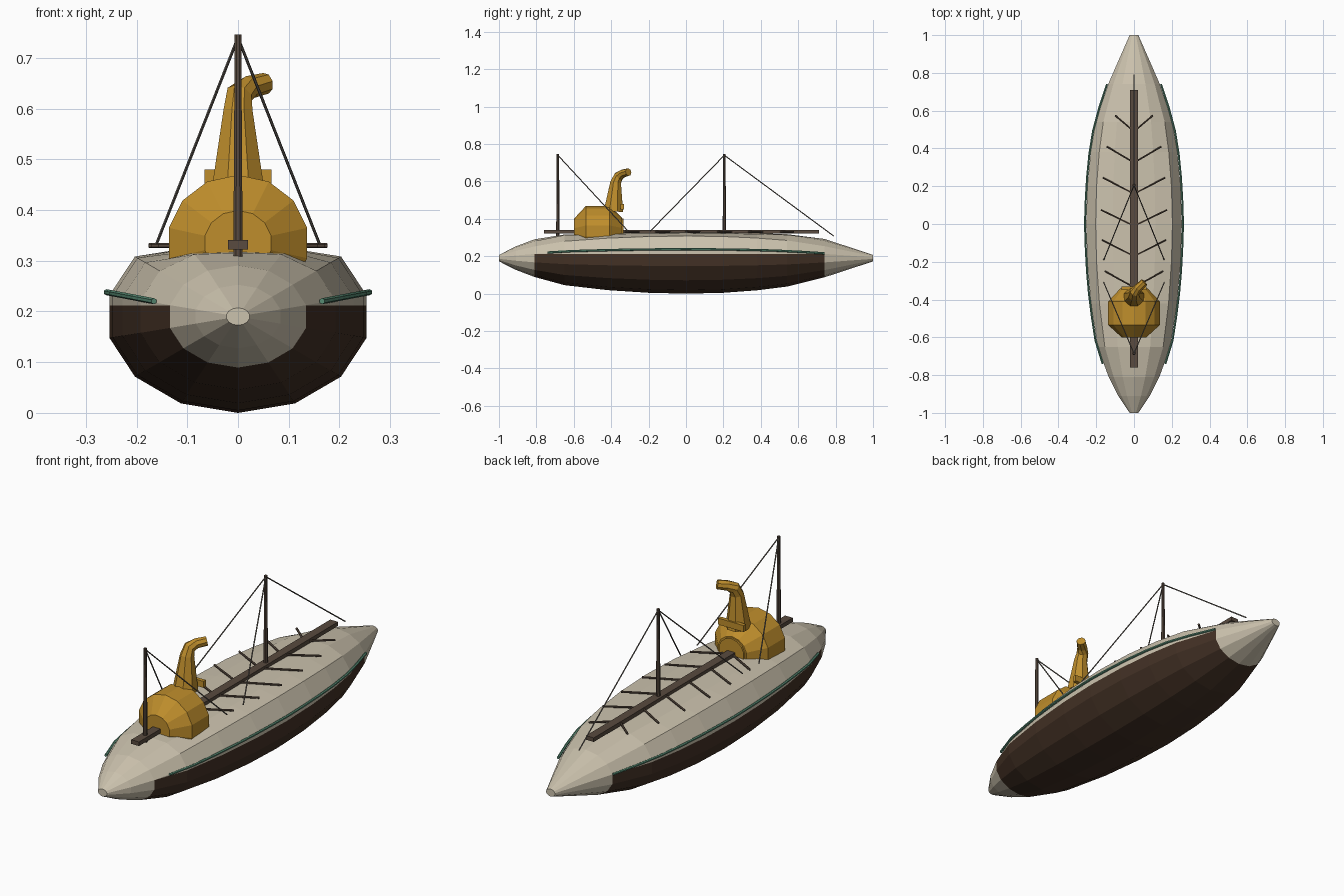
import bpy, bmesh, math
from mathutils import Vector

if "Cube" in bpy.data.objects:
    bpy.data.objects.remove(bpy.data.objects["Cube"])


def mat(name, rgb):
    m = bpy.data.materials.new(name)
    m.diffuse_color = (*rgb, 1)
    m.use_nodes = True
    m.node_tree.nodes["Principled BSDF"].inputs["Base Color"].default_value = m.diffuse_color
    return m


CREAM = mat("cream", (0.60, 0.54, 0.42))
BROWN = mat("dark_brown", (0.055, 0.03, 0.018))
ORANGE = mat("ochre", (0.52, 0.27, 0.025))
GREEN = mat("green", (0.10, 0.27, 0.18))
WOOD = mat("wood", (0.10, 0.07, 0.05))
ROPE = mat("rope", (0.16, 0.14, 0.12))


def finish(bm, name, *mats):
    bmesh.ops.recalc_face_normals(bm, faces=bm.faces[:])
    me = bpy.data.meshes.new(name)
    bm.to_mesh(me)
    bm.free()
    ob = bpy.data.objects.new(name, me)
    bpy.context.collection.objects.link(ob)
    for m in mats:
        me.materials.append(m)
    return ob


def skin(rings):
    """Join equal-sized closed rings and cap both ends."""
    bm = bmesh.new()
    vs = [[bm.verts.new(p) for p in r] for r in rings]
    n = len(vs[0])
    for a, b in zip(vs, vs[1:]):
        for i in range(n):
            j = (i + 1) % n
            bm.faces.new((a[i], a[j], b[j], b[i]))
    bm.faces.new(vs[0])
    bm.faces.new(vs[-1])
    return bm


def tube(name, pts, radii, sides, m):
    pts = [Vector(p) for p in pts]
    if not isinstance(radii, (list, tuple)):
        radii = [radii] * len(pts)
    rings = []
    for k, (p, r) in enumerate(zip(pts, radii)):
        t = (pts[min(k + 1, len(pts) - 1)] - pts[max(k - 1, 0)]).normalized()
        ref = Vector((1, 0, 0)) if abs(t.x) < 0.9 else Vector((0, 0, 1))
        u = (ref - t * ref.dot(t)).normalized()
        v = t.cross(u)
        rings.append([p + r * (math.cos(a) * u + math.sin(a) * v)
                      for a in (2 * math.pi * (i + 0.5) / sides for i in range(sides))])
    return finish(skin(rings), name, m)


def box(name, lo, hi, m):
    (x0, y0, z0), (x1, y1, z1) = lo, hi
    return finish(skin([[(x0, y0, z), (x1, y0, z), (x1, y1, z), (x0, y1, z)] for z in (z0, z1)]), name, m)


# Hull: 14-sided spindle with flattened deck
STATIONS = [(-1, .09), (-.91, .33), (-.81, .53), (-.65, .76), (-.42, .90), (-.2, .975), (0, 1),
            (.2, .975), (.38, .905), (.54, .80), (.74, .54), (.88, .30), (1, .09)]
N = 14


def hull_scale(y):
    for (a, s), (b, t) in zip(STATIONS, STATIONS[1:]):
        if a <= y <= b:
            return s + (t - s) * (y - a) / (b - a)


def hull_ring(y, s):
    ring = []
    for i in range(N):
        a = 2 * math.pi * i / N
        z = 0.19 - 0.19 * s * math.cos(a)
        if z > 0.31:
            z = 0.31 + (z - 0.31) * 0.25
        ring.append((0.26 * s * math.sin(a), y, z))
    return ring


bm = skin([hull_ring(y, s) for y, s in STATIONS])
bmesh.ops.bisect_plane(bm, geom=bm.verts[:] + bm.edges[:] + bm.faces[:],
                       plane_co=(0, 0, 0.212), plane_no=(0, 0, 1))
for f in bm.faces:
    c = f.calc_center_median()
    f.material_index = int(c.z < 0.212 and -0.81 < c.y < 0.74)
finish(bm, "hull", CREAM, BROWN)

# Side rails following the hull
for side, sx in (("left", -1), ("right", 1)):
    pts = []
    for i in range(13):
        y = -0.74 + 1.48 * i / 12
        s = hull_scale(y)
        pts.append((sx * (0.2535 * s + 0.006), y, 0.19 + 0.048 * s))
    tube(side + "_rail", pts, 0.006, 6, GREEN)

# Deck spine and angled ribs
box("deck_spine", (-.02, -.76, .322), (.02, .71, .341), WOOD)
RIBS = [(.49, .10), (.325, .145), (.16, .165), (-.01, .175), (-.17, .17), (-.335, .155)]
for i, (y, w) in enumerate(RIBS):
    for sx in (-1, 1):
        tube(f"deck_rib_{i}", [(0, y, .33), (sx * w, y + 0.085, .33)], 0.005, 6, WOOD)

# Masts and rigging
for name, y in (("front_mast", -.685), ("main_mast", .205)):
    tube(name, [(0, y, .30), (0, y, .746)], [.010, .007], 8, WOOD)
LINES = [(-.685, .16, -.31, .335), (-.685, -.16, -.31, .335),
         (.205, .16, -.19, .335), (.205, -.16, -.19, .335), (.205, 0, .79, .308)]
for i, (y, x, y2, z2) in enumerate(LINES):
    tube(f"rigging_{i}", [(0, y, .74), (x, y2, z2)], 0.003, 5, ROPE)

# Rounded cabin, revolved about the y axis
CABIN = [(-.60, .067), (-.535, .14), (-.41, .14), (-.342, .075)]
finish(skin([[(r * math.sin(2 * math.pi * i / N), y, .335 + .96 * r * math.cos(2 * math.pi * i / N))
              for i in range(N)] for y, r in CABIN]), "cabin", ORANGE)
tube("cabin_rear_hub", [(0, -.35, .335), (0, -.334, .335)], .066, 14, ORANGE)

# Bent funnel and the ledge behind it
tube("funnel", [(0, -.388, .44), (0, -.376, .595), (.003, -.36, .628), (.022, -.338, .642), (.055, -.308, .65)],
     [.056, .031, .027, .023, .021], 8, ORANGE)
box("funnel_ledge", (-.066, -.35, .450), (.066, -.332, .480), ORANGE)
